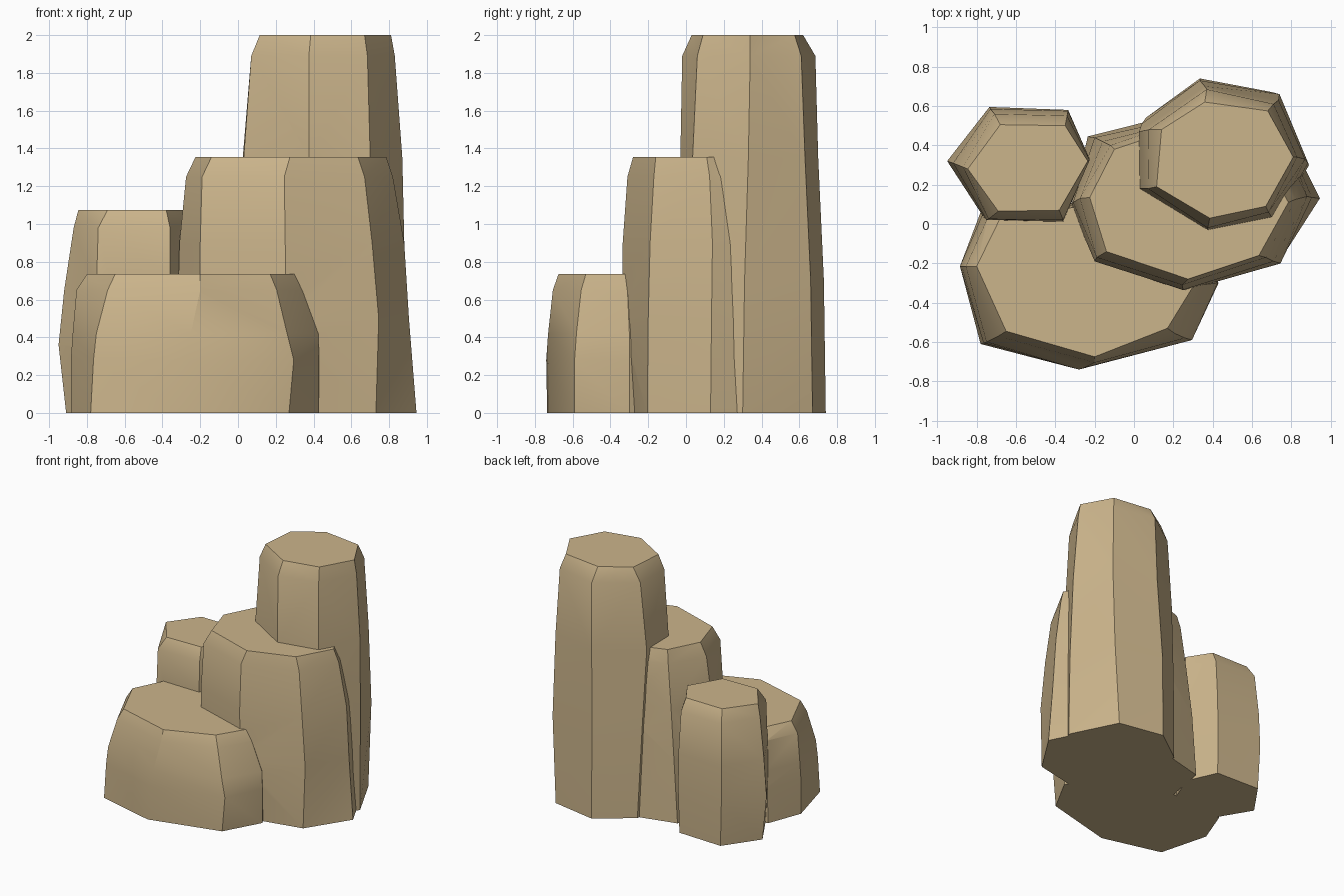
import bpy, bmesh, math

sand = bpy.data.materials.new("sandstone")
sand.diffuse_color = (0.60, 0.46, 0.26, 1)


def column(name, rings):
    """Faceted rock column lofted through (z, outline) rings, bottom to top."""
    bm = bmesh.new()
    loops = [[bm.verts.new((x, y, z)) for x, y in pts] for z, pts in rings]
    n = len(loops[0])
    for low, high in zip(loops, loops[1:]):
        for i in range(n):
            j = (i + 1) % n
            bm.faces.new((low[i], low[j], high[j], high[i]))
    bmesh.ops.triangulate(bm, faces=bm.faces[:])
    bm.faces.new(loops[0][::-1])
    bm.faces.new(loops[-1])
    bmesh.ops.recalc_face_normals(bm, faces=bm.faces[:])
    mesh = bpy.data.meshes.new(name)
    bm.to_mesh(mesh)
    bm.free()
    mesh.materials.append(sand)
    ob = bpy.data.objects.new(name, mesh)
    bpy.context.collection.objects.link(ob)
    return ob


# Tallest column at the back right
tall = column("tall_column", [
    (0.00, [(0.02, 0.15), (0.375, -0.03), (0.74, 0.03), (0.89, 0.30),
            (0.705, 0.67), (0.335, 0.74), (0.06, 0.54)]),
    (0.70, [(0.02, 0.16), (0.375, -0.03), (0.73, 0.03), (0.885, 0.31),
            (0.74, 0.66), (0.335, 0.73), (0.04, 0.51)]),
    (1.35, [(0.03, 0.18), (0.375, -0.03), (0.70, 0.035), (0.87, 0.33),
            (0.735, 0.63), (0.36, 0.70), (0.025, 0.47)]),
    (1.89, [(0.07, 0.18), (0.375, -0.02), (0.685, 0.06), (0.83, 0.34),
            (0.71, 0.61), (0.37, 0.685), (0.075, 0.48)]),
    (2.00, [(0.115, 0.19), (0.385, 0.03), (0.67, 0.09), (0.81, 0.34),
            (0.68, 0.575), (0.36, 0.62), (0.14, 0.48)])])

# Broad middle column
middle = column("middle_column", [
    (0.00, [(-0.30, 0.07), (-0.19, -0.18), (0.255, -0.305), (0.73, -0.205),
            (0.945, 0.13), (0.80, 0.42), (0.30, 0.58), (-0.235, 0.445)]),
    (0.50, [(-0.32, 0.09), (-0.20, -0.19), (0.255, -0.34), (0.745, -0.20),
            (0.905, 0.135), (0.79, 0.40), (0.28, 0.56), (-0.20, 0.44)]),
    (0.90, [(-0.31, 0.11), (-0.20, -0.19), (0.25, -0.335), (0.71, -0.19),
            (0.88, 0.14), (0.76, 0.39), (0.25, 0.54), (-0.16, 0.42)]),
    (1.25, [(-0.275, 0.13), (-0.19, -0.17), (0.245, -0.31), (0.67, -0.17),
            (0.82, 0.125), (0.70, 0.36), (0.20, 0.51), (-0.12, 0.40)]),
    (1.355, [(-0.225, 0.135), (-0.14, -0.14), (0.275, -0.28), (0.635, -0.16),
             (0.785, 0.11), (0.66, 0.33), (0.20, 0.48), (-0.10, 0.38)])])

# Low wide column in front
low = column("low_column", [
    (0.00, [(-0.885, -0.215), (-0.78, -0.61), (-0.30, -0.735), (0.27, -0.59),
            (0.43, -0.30), (0.25, 0.02), (-0.20, 0.12), (-0.78, 0.06)]),
    (0.28, [(-0.885, -0.215), (-0.765, -0.605), (-0.28, -0.74), (0.295, -0.59),
            (0.43, -0.30), (0.25, 0.02), (-0.20, 0.12), (-0.77, 0.05)]),
    (0.42, [(-0.875, -0.215), (-0.75, -0.60), (-0.25, -0.73), (0.26, -0.58),
            (0.425, -0.30), (0.25, 0.02), (-0.20, 0.12), (-0.76, 0.05)]),
    (0.65, [(-0.855, -0.215), (-0.69, -0.57), (-0.20, -0.705), (0.205, -0.555),
            (0.34, -0.31), (0.22, 0.02), (-0.20, 0.11), (-0.74, 0.04)]),
    (0.735, [(-0.80, -0.215), (-0.65, -0.545), (-0.20, -0.675), (0.17, -0.53),
             (0.305, -0.31), (0.20, 0.02), (-0.20, 0.10), (-0.68, 0.03)])])

# Slim column at the back left
slim = column("slim_column", [
    (0.00, [(-0.91, 0.315), (-0.74, 0.03), (-0.36, 0.02), (-0.235, 0.33),
            (-0.34, 0.57), (-0.72, 0.585)]),
    (0.36, [(-0.95, 0.32), (-0.755, 0.02), (-0.36, 0.01), (-0.225, 0.33),
            (-0.335, 0.58), (-0.735, 0.595)]),
    (0.65, [(-0.92, 0.31), (-0.75, 0.02), (-0.36, 0.01), (-0.225, 0.33),
            (-0.335, 0.575), (-0.73, 0.585)]),
    (0.98, [(-0.87, 0.29), (-0.74, 0.025), (-0.36, 0.02), (-0.225, 0.325),
            (-0.34, 0.55), (-0.71, 0.56)]),
    (1.075, [(-0.845, 0.28), (-0.69, 0.065), (-0.38, 0.07), (-0.235, 0.32),
             (-0.35, 0.50), (-0.68, 0.505)])])

# Fuse the columns into one solid rock
rock = tall
rock.name = "rock_columns"
bpy.context.view_layer.objects.active = rock
rock.select_set(True)
for part in (middle, low, slim):
    mod = rock.modifiers.new("fuse", 'BOOLEAN')
    mod.operation = 'UNION'
    mod.solver = 'EXACT'
    mod.object = part
    bpy.ops.object.modifier_apply(modifier=mod.name)
    bpy.data.objects.remove(part)

# Soft facets with crisp main edges
bpy.ops.object.shade_smooth_by_angle(angle=math.radians(30))
